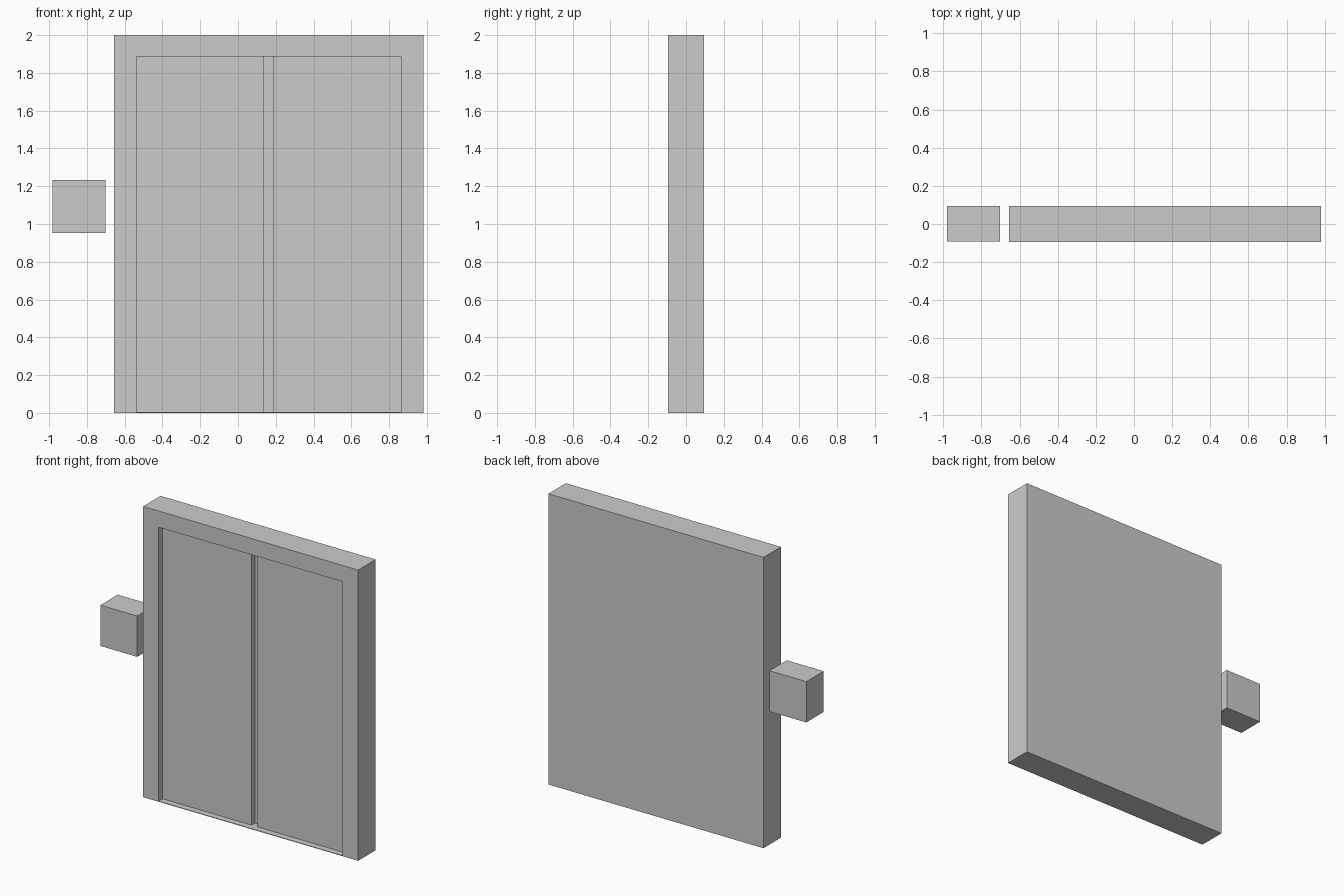
import bpy
import bmesh

if "Cube" in bpy.data.objects:
    bpy.data.objects.remove(bpy.data.objects["Cube"])

CX = 0.1625            # centre of the doorway
FRONT, BACK = -0.095, 0.095
SILL, HEAD = 0.004, 1.888
DOOR_Y = FRONT + 0.043  # face of the two door leaves
GAP_Y = FRONT + 0.08    # bottom of the gap between them


def prism(name, outline, z0, z1):
    """Extrude a plan outline (x, y) from z0 to z1."""
    bm = bmesh.new()
    base = bm.faces.new([bm.verts.new((x, y, z0)) for x, y in outline])
    top = bmesh.ops.extrude_face_region(bm, geom=[base])["geom"]
    verts = [v for v in top if isinstance(v, bmesh.types.BMVert)]
    bmesh.ops.translate(bm, verts=verts, vec=(0, 0, z1 - z0))
    bmesh.ops.recalc_face_normals(bm, faces=bm.faces)
    mesh = bpy.data.meshes.new(name)
    bm.to_mesh(mesh)
    bm.free()
    obj = bpy.data.objects.new(name, mesh)
    bpy.context.collection.objects.link(obj)
    return obj


def rect(x0, x1, y0, y1):
    return [(x0, y0), (x1, y0), (x1, y1), (x0, y1)]


# Door block: surround with two leaves carved into its front
door = prism("double_door", rect(CX - 0.8185, CX + 0.8185, FRONT, BACK), 0, 2)

# Opening profile: shallow recess over both leaves, deeper in the centre gap
half = [(0.70, FRONT - 0.1), (0.70, DOOR_Y), (0.024, DOOR_Y), (0.024, GAP_Y)]
outline = [(CX + x, y) for x, y in half] + [(CX - x, y) for x, y in reversed(half)]
cutter = prism("opening_cutter", outline, SILL, HEAD)
cutter.hide_render = True

cut = door.modifiers.new("opening", "BOOLEAN")
cut.operation = "DIFFERENCE"
cut.solver = "EXACT"
cut.object = cutter
bpy.context.view_layer.objects.active = door
bpy.ops.object.modifier_apply(modifier=cut.name)
bpy.data.objects.remove(cutter)

# Call panel beside the door
prism("call_panel", rect(-0.982, -0.702, FRONT + 0.002, BACK), 0.952, 1.233)
